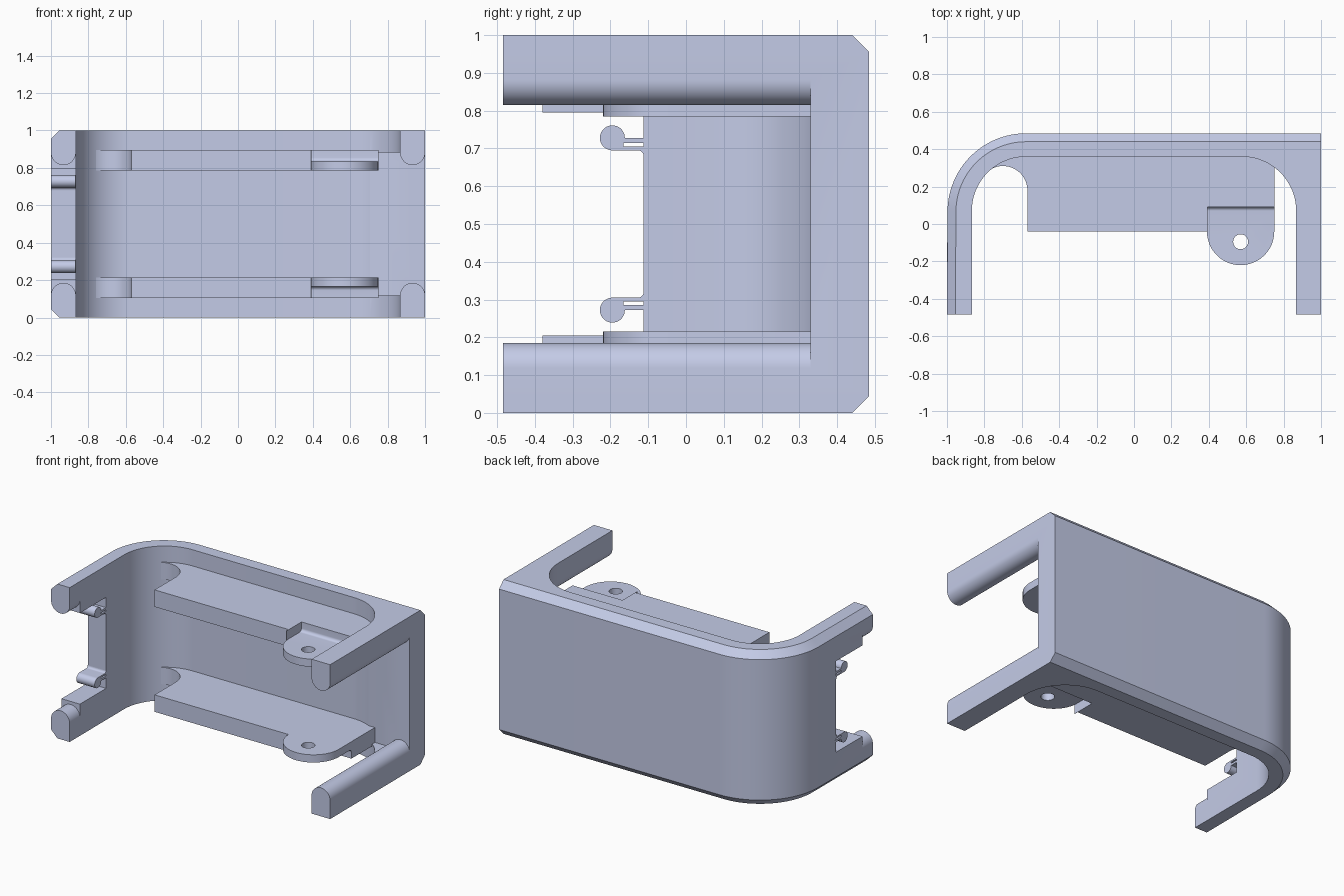
import bpy, bmesh
from math import sin, cos, radians, pi

cube = bpy.data.objects.get("Cube")
if cube:
    bpy.data.objects.remove(cube, do_unlink=True)

mat = bpy.data.materials.new("pale blue grey")
mat.use_nodes = True
colour = (0.59, 0.64, 0.855, 1)
mat.diffuse_color = colour
mat.node_tree.nodes["Principled BSDF"].inputs["Base Color"].default_value = colour


def arc(cx, cy, r, start, end, n=24):
    angles = [radians(start + (end - start) * i / n) for i in range(n + 1)]
    return [(cx + r * cos(a), cy + r * sin(a)) for a in angles]


def loft(name, rings, axis="z"):
    """Join outlines of equal length, each given with its height on the axis."""
    place = {"x": lambda u, v, w: (w, u, v),
             "y": lambda u, v, w: (u, w, v),
             "z": lambda u, v, w: (u, v, w)}[axis]
    bm = bmesh.new()
    loops = [[bm.verts.new(place(u, v, w)) for u, v in ring] for ring, w in rings]
    bm.faces.new(loops[0])
    bm.faces.new(loops[-1])
    for low, high in zip(loops, loops[1:]):
        for i in range(len(low)):
            j = (i + 1) % len(low)
            bm.faces.new((low[i], low[j], high[j], high[i]))
    bmesh.ops.recalc_face_normals(bm, faces=bm.faces)
    mesh = bpy.data.meshes.new(name)
    bm.to_mesh(mesh)
    bm.free()
    mesh.materials.append(mat)
    obj = bpy.data.objects.new(name, mesh)
    bpy.context.collection.objects.link(obj)
    return obj


def prism(name, outline, start, end, axis="z"):
    return loft(name, [(outline, start), (outline, end)], axis)


def cut(obj, cutters):
    for cutter in cutters:
        mod = obj.modifiers.new("cut", "BOOLEAN")
        mod.operation = "DIFFERENCE"
        mod.solver = "EXACT"
        mod.object = cutter
    bpy.context.view_layer.update()
    graph = bpy.context.evaluated_depsgraph_get()
    mesh = bpy.data.meshes.new_from_object(obj.evaluated_get(graph))
    obj.modifiers.clear()
    obj.data = mesh
    for cutter in cutters:
        bpy.data.objects.remove(cutter, do_unlink=True)


def flipped_copy(obj, name):
    """Mirror a part about the mid height."""
    mesh = obj.data.copy()
    for v in mesh.vertices:
        v.co.z = 1 - v.co.z
    mesh.flip_normals()
    copy = bpy.data.objects.new(name, mesh)
    bpy.context.collection.objects.link(copy)
    return copy


D = 0.485        # half depth
IN = 0.867       # inner face of the side walls
BEVEL = 0.045


# Shell: rounded on one corner, chamfered along the back and right side
def outer(inset):
    return [(1, -D), (1, D - inset)] + arc(-0.577, 0.065, 0.42 - inset, 90, 180) \
        + [(inset - 1, -D)]


shell = loft("shell", [(outer(BEVEL), 0), (outer(0), BEVEL),
                       (outer(0), 1 - BEVEL), (outer(BEVEL), 1)])
cavity = prism("cavity", [(IN, -1)] + arc(0.577, 0.07, 0.29, 0, 90)
               + arc(-0.577, 0.07, 0.29, 90, 180) + [(-IN, -1)], -0.1, 1.1)


# Side openings that leave arms with rounded inner edges
def opening(side, inner, start, end):
    r = (1 - IN) / 2
    low = [(inner, 0.1185)] + arc(1 - r, 0.1185, r, 180, 0) + [(1.1, 0.1185)]
    ring = low + [(x, 1 - z) for x, z in reversed(low)]
    return prism("opening", [(side * x, z) for x, z in ring], start, end, "y")


cut(shell, [cavity])
cut(shell, [opening(1, 0.69, -1, 0.33)])
cut(shell, [opening(-1, 0.8, -1, -0.38)])
step = [(-0.42, 0.205), (-0.112, 0.205), (-0.112, 0.795), (-0.42, 0.795)]
cut(shell, [prism("step", step, -1.1, -0.8, "x")])

# Mounting shelves with a thinner rounded tab and screw hole
outline = [(0.75, 0.4)] + arc(0.57, -0.04, 0.18, 0, -180) + [(-0.57, -0.04)] \
    + arc(-0.70, 0.18, 0.13, 0, 138) + [(-0.78, 0.33), (-0.6, 0.4)]
shelf = prism("upper_shelf", outline, 0.785, 0.895)
notch = [(-0.4, 0.835)] + arc(0.07, 0.855, 0.02, -90, 0, 8) + [(0.09, 1), (-0.4, 1)]
cut(shelf, [prism("notch", notch, 0.392, 0.9, "x")])
cut(shelf, [prism("hole", arc(0.57, -0.095, 0.04, 0, 345, 23), 0.7, 0.95)])
lower_shelf = flipped_copy(shelf, "lower_shelf")

# Spring clips on the right wall: a round bead on a slotted finger
finger = [(-0.10, 0.68)] + arc(-0.127, 0.68, 0.015, 0, 90, 8) \
    + arc(-0.195, 0.728, 0.033, 270, 0, 32) \
    + [(-0.10, 0.728), (-0.10, 0.714), (-0.165, 0.714), (-0.165, 0.705), (-0.10, 0.705)]
clip = prism("upper_clip", finger, -0.999, -IN - 0.001, "x")
lower_clip = flipped_copy(clip, "lower_clip")

# Smooth curved faces, keep edges crisp
bpy.ops.object.select_all(action="DESELECT")
for part in (shell, shelf, lower_shelf, clip, lower_clip):
    part.select_set(True)
bpy.context.view_layer.objects.active = shell
bpy.ops.object.shade_smooth_by_angle(angle=pi / 6)
